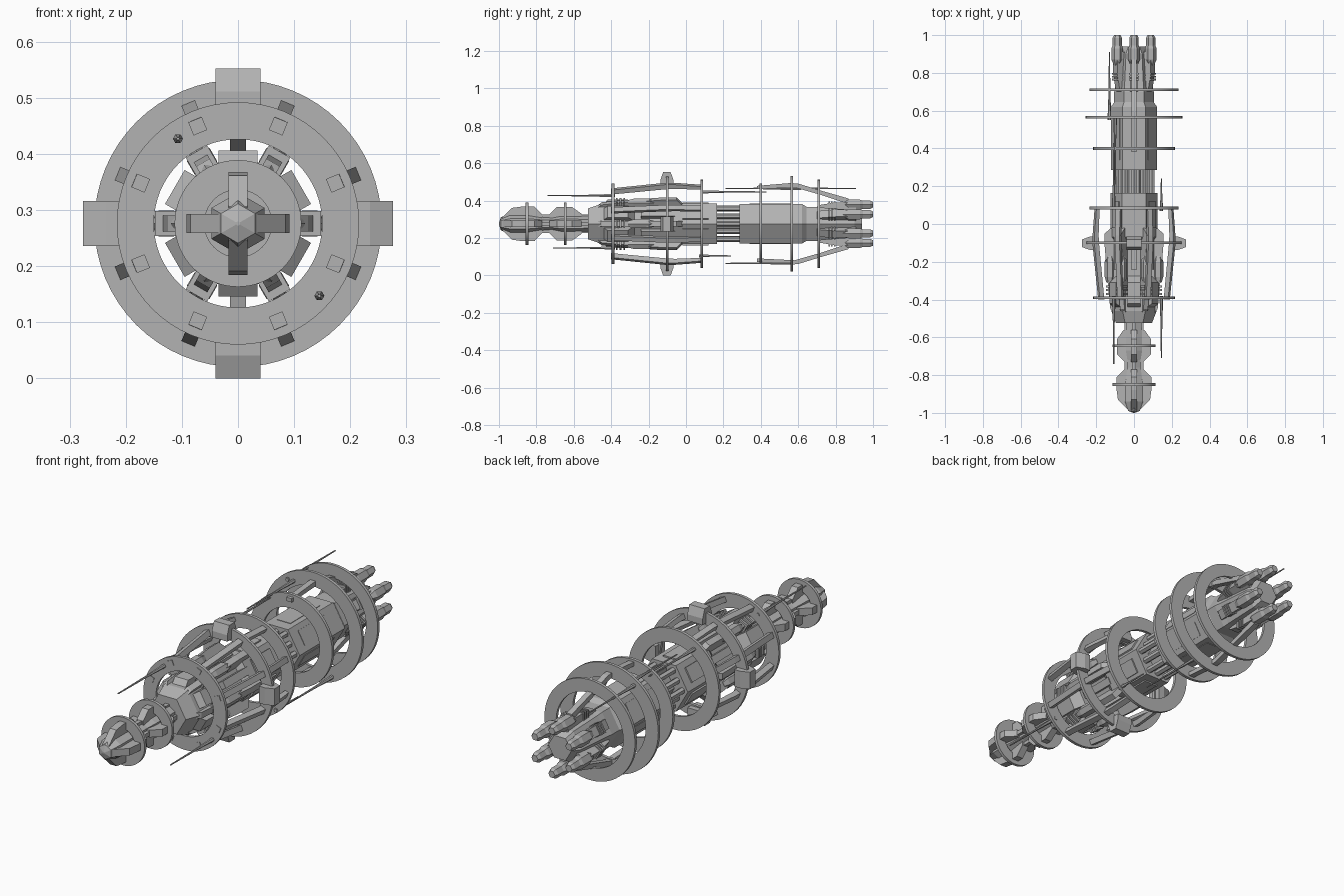
import bpy, bmesh, math
from mathutils import Vector

cube = bpy.data.objects.get("Cube")
if cube:
    bpy.data.objects.remove(cube)

Z = 0.276  # height of the long axis
grey = bpy.data.materials.new("hull_grey")
grey.use_nodes = True
grey.diffuse_color = (0.45, 0.45, 0.45, 1)
grey.node_tree.nodes["Principled BSDF"].inputs["Base Color"].default_value = (0.45, 0.45, 0.45, 1)


def polar(deg, r, y, v=0):
    """Point at an angle and radius around the long axis, shifted sideways by v."""
    a = math.radians(deg)
    return Vector((r * math.cos(a) - v * math.sin(a), y, Z + r * math.sin(a) + v * math.cos(a)))


def finish(name, bm):
    bmesh.ops.recalc_face_normals(bm, faces=bm.faces)
    mesh = bpy.data.meshes.new(name)
    bm.to_mesh(mesh)
    bm.free()
    mesh.materials.append(grey)
    obj = bpy.data.objects.new(name, mesh)
    bpy.context.collection.objects.link(obj)
    return obj


def loft(bm, profile, x=0, z=Z, sides=6, turn=0):
    """Prism along y through (y, radius) stations."""
    loops = []
    for y, r in profile:
        loops.append([bm.verts.new((x + r * math.cos(math.radians(turn) + math.tau * i / sides), y,
                                    z + r * math.sin(math.radians(turn) + math.tau * i / sides)))
                      for i in range(sides)])
    for a, b in zip(loops, loops[1:]):
        for i in range(sides):
            j = (i + 1) % sides
            bm.faces.new((a[i], a[j], b[j], b[i]))
    bm.faces.new(loops[0])
    bm.faces.new(loops[-1])


def plate(bm, deg, outline, half, v=0):
    """(y, radius) outline extruded sideways, turned around the axis."""
    a = [bm.verts.new(polar(deg, r, y, v - half)) for y, r in outline]
    b = [bm.verts.new(polar(deg, r, y, v + half)) for y, r in outline]
    bm.faces.new(a)
    bm.faces.new(b)
    for i in range(len(a)):
        j = (i + 1) % len(a)
        bm.faces.new((a[i], a[j], b[j], b[i]))


def box(bm, deg, y0, y1, r0, r1, half, v=0):
    plate(bm, deg, [(y0, r0), (y0, r1), (y1, r1), (y1, r0)], half, v)


def hull(name, profile, turn=0):
    bm = bmesh.new()
    loft(bm, profile, turn=turn)
    return finish(name, bm)


def ring(name, y, outer, inner, thick=0.014, n=64):
    bm = bmesh.new()
    section = [(y - thick / 2, outer), (y + thick / 2, outer), (y + thick / 2, inner), (y - thick / 2, inner)]
    loops = [[bm.verts.new(polar(360 * i / n, r, yy)) for yy, r in section] for i in range(n)]
    for i in range(n):
        a, b = loops[i], loops[(i + 1) % n]
        for k in range(4):
            m = (k + 1) % 4
            bm.faces.new((a[k], a[m], b[m], b[k]))
    obj = finish(name, bm)
    obj.select_set(True)
    bpy.context.view_layer.objects.active = obj
    bpy.ops.object.shade_smooth_by_angle(angle=math.radians(30))
    obj.select_set(False)


# Hexagonal hull sections
hull("nose", [(-1, 0.004), (-0.99, 0.035), (-0.94, 0.055), (-0.85, 0.055), (-0.76, 0.04),
              (-0.72, 0.04), (-0.67, 0.05), (-0.6, 0.05), (-0.5, 0.045)], 30)
hull("front_hull", [(-0.525, 0.095), (-0.46, 0.12), (-0.36, 0.12), (-0.33, 0.1), (-0.1, 0.1),
                    (-0.07, 0.125), (0.165, 0.125)])
hull("waist_core", [(0.15, 0.055), (0.3, 0.055)])
hull("rear_hull", [(0.285, 0.122), (0.62, 0.122), (0.645, 0.105), (0.7, 0.105), (0.73, 0.1),
                   (0.9, 0.085), (0.94, 0.06)])

# Rings around the hull
for name, y, outer, inner in [
        ("nose_ring", -0.85, 0.113, 0.06), ("neck_ring", -0.645, 0.113, 0.06),
        ("front_cage_ring", -0.39, 0.216, 0.15), ("clamped_ring", -0.1, 0.256, 0.2),
        ("back_cage_ring", 0.085, 0.236, 0.17), ("rear_ring_1", 0.4, 0.216, 0.15),
        ("rear_ring_2", 0.565, 0.256, 0.19), ("rear_ring_3", 0.71, 0.236, 0.175)]:
    ring(name, y, outer, inner)

# Nose fins, clamps and small ribs on four sides
nose_fins, clamps = bmesh.new(), bmesh.new()
for deg in range(0, 360, 90):
    plate(nose_fins, deg, [(-0.985, 0.03), (-0.93, 0.085), (-0.88, 0.092), (-0.81, 0.092),
                           (-0.77, 0.05), (-0.77, 0.02), (-0.985, 0.02)], 0.017)
    plate(nose_fins, deg, [(-0.73, 0.05), (-0.69, 0.09), (-0.61, 0.09), (-0.56, 0.055),
                           (-0.56, 0.02), (-0.73, 0.02)], 0.017)
    box(nose_fins, deg, -0.78, -0.5, 0.02, 0.05, 0.01)
    plate(clamps, deg, [(-0.137, 0.205), (-0.137, 0.235), (-0.122, 0.276), (-0.082, 0.276),
                        (-0.067, 0.235), (-0.067, 0.205)], 0.04)
finish("nose_fins", nose_fins)
finish("ring_clamps", clamps)

# Eight cage struts joining the front rings
cage = bmesh.new()
for k in range(8):
    deg = 22.5 + 45 * k
    plate(cage, deg, [(-0.4, 0.175), (-0.4, 0.2), (-0.11, 0.232), (-0.06, 0.232), (0.09, 0.22),
                      (0.09, 0.202), (-0.06, 0.208), (-0.11, 0.205)], 0.013)
finish("cage_struts", cage)

# Six side pods, hull panels, waist rods and rear thrusters
pods, panels, rods = bmesh.new(), bmesh.new(), bmesh.new()
arms, thrusters = bmesh.new(), bmesh.new()
for k in range(6):
    corner, flat = 60 * k, 60 * k + 30
    # pods running along the front hull corners
    plate(pods, corner, [(-0.48, 0.1), (-0.45, 0.125), (-0.36, 0.135), (-0.12, 0.155), (-0.05, 0.155),
                         (-0.02, 0.12), (-0.1, 0.09), (-0.4, 0.09)], 0.014)
    for y in (-0.37, -0.35, -0.33):
        box(pods, corner, y - 0.005, y + 0.005, 0.1, 0.148, 0.022)
    p = polar(corner, 0.128, 0)
    loft(pods, [(-0.31, 0.018), (-0.28, 0.027), (-0.2, 0.027), (-0.17, 0.018)], p.x, p.z)
    # raised panels on the flats
    plate(panels, flat, [(-0.45, 0.09), (-0.42, 0.13), (-0.31, 0.13), (-0.27, 0.08)], 0.035)
    box(panels, flat, -0.24, -0.06, 0.08, 0.112, 0.017)
    box(panels, flat, -0.02, 0.12, 0.1, 0.115, 0.035)
    box(panels, flat, 0.34, 0.56, 0.1, 0.108, 0.035)
    # rods bridging the waist
    for deg, r in ((corner, 0.095), (flat, 0.08)):
        p = polar(deg, r, 0)
        loft(rods, [(0.15, 0.015), (0.3, 0.015)], p.x, p.z, turn=30)
    # tapered arms that carry the thrusters
    plate(arms, flat, [(0.68, 0.07), (0.71, 0.1), (0.8, 0.115), (0.88, 0.115), (0.91, 0.09),
                       (0.91, 0.06)], 0.022)
    for y in (0.765, 0.78, 0.795):
        box(arms, flat, y - 0.004, y + 0.004, 0.08, 0.12, 0.027)
    p = polar(flat, 0.102, 0)
    loft(thrusters, [(0.84, 0.018), (0.87, 0.031), (0.93, 0.031), (0.945, 0.025), (0.985, 0.025),
                     (1.0, 0.017)], p.x, p.z)
for name, bm in (("hull_pods", pods), ("hull_panels", panels), ("waist_rods", rods),
                 ("thruster_arms", arms), ("thrusters", thrusters)):
    finish(name, bm)

# Bent struts above and below that hold the rear rings
rear_struts = bmesh.new()
for deg in (90, 270):
    plate(rear_struts, deg, [(0.38, 0.185), (0.38, 0.203), (0.56, 0.218), (0.6, 0.215), (0.72, 0.178),
                             (0.87, 0.135), (0.87, 0.105), (0.72, 0.155), (0.58, 0.195)], 0.014)
finish("rear_struts", rear_struts)

# Thin antennas with a thicker base
antennas = bmesh.new()
for x, z, tip, base in [(-0.107, 0.427, -0.74, -0.38), (0.145, 0.147, -0.71, -0.38),
                        (-0.13, 0.465, 0.91, 0.55), (-0.1, 0.465, 0.21, 0.57),
                        (-0.107, 0.447, 0.43, 0.08), (0.145, 0.105, 0.24, 0.07),
                        (0.1, 0.065, 0.21, 0.57)]:
    mid = base + (tip - base) * 0.4
    loft(antennas, [(base, 0.009), (base + (tip - base) * 0.1, 0.009), (mid, 0.005), (tip, 0.003)], x, z)
finish("antennas", antennas)
